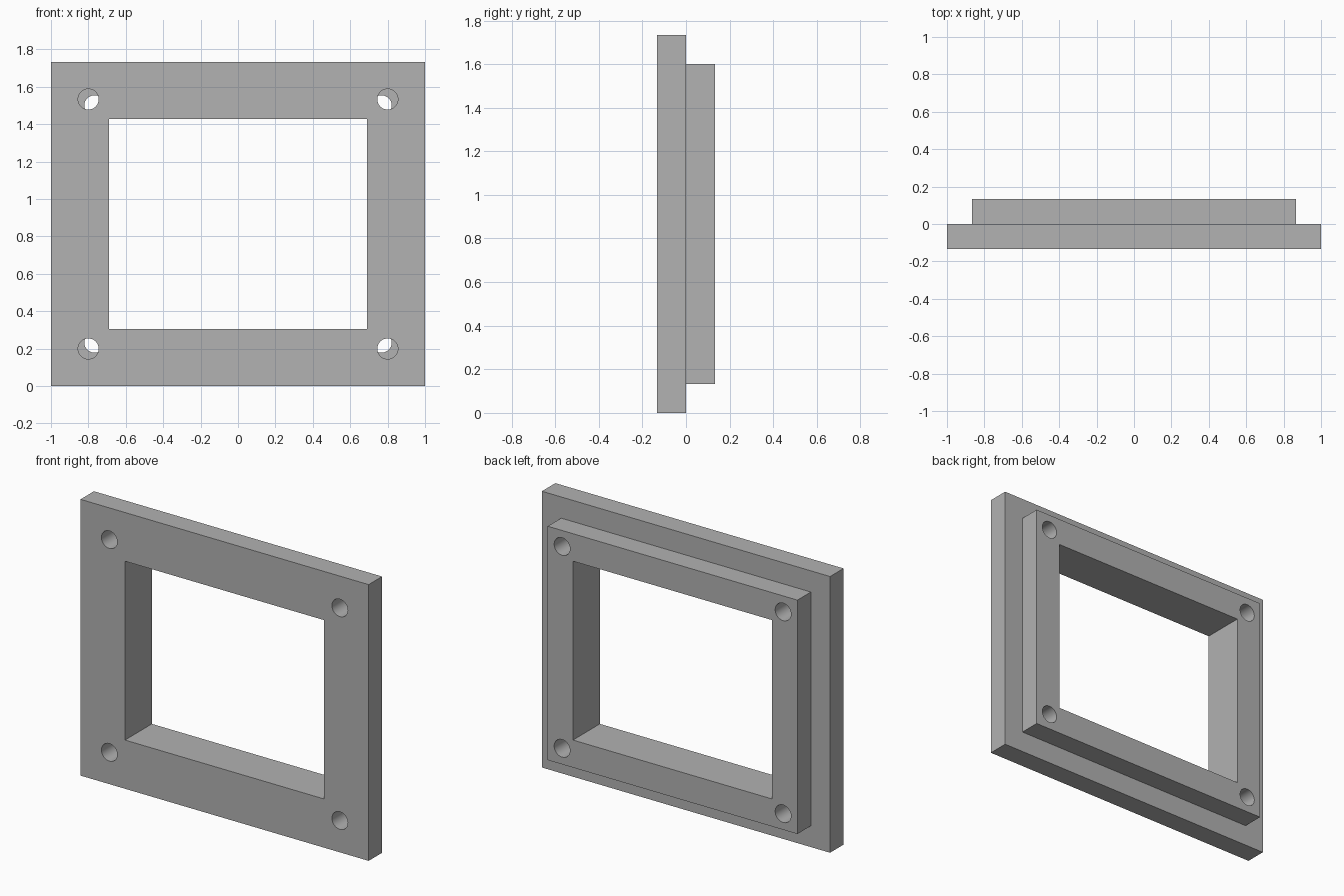
import bpy
import math

cube = bpy.data.objects.get("Cube")
if cube:
    bpy.data.objects.remove(cube, do_unlink=True)

T = 0.133          # thickness of each plate
HEIGHT = 1.733
MID = HEIGHT / 2

grey = bpy.data.materials.new("plain grey")
grey.use_nodes = True
colour = (0.445, 0.445, 0.445, 1)
grey.diffuse_color = colour
grey.node_tree.nodes["Principled BSDF"].inputs["Base Color"].default_value = colour


def box(name, width, depth, height, y):
    bpy.ops.mesh.primitive_cube_add(size=1, location=(0, y, MID))
    ob = bpy.context.object
    ob.name = name
    ob.scale = (width, depth, height)
    bpy.ops.object.transform_apply(location=False, rotation=False, scale=True)
    ob.data.materials.append(grey)
    return ob


def cut(target, cutter):
    mod = target.modifiers.new("cut", "BOOLEAN")
    mod.operation = "DIFFERENCE"
    mod.solver = "EXACT"
    mod.object = cutter
    bpy.context.view_layer.objects.active = target
    bpy.ops.object.modifier_apply(modifier=mod.name)
    bpy.data.objects.remove(cutter, do_unlink=True)


def framed_plate(name, width, height, y, hole_x, hole_z):
    plate = box(name, width, T, height, y)
    # Rectangular opening
    cut(plate, box("opening_cutter", 1.382, 1, 1.122, y))
    # Four corner screw holes
    for sx in (-1, 1):
        for sz in (-1, 1):
            bpy.ops.mesh.primitive_cylinder_add(
                vertices=48, radius=0.055, depth=1,
                location=(sx * hole_x, y, MID + sz * hole_z),
                rotation=(math.pi / 2, 0, 0))
            hole = bpy.context.object
            hole.data.materials.append(grey)
            cut(plate, hole)
    bpy.ops.object.select_all(action="DESELECT")
    plate.select_set(True)
    bpy.context.view_layer.objects.active = plate
    bpy.ops.object.shade_smooth_by_angle(angle=math.radians(30))
    return plate


# Wide front flange and the smaller raised rim behind it
framed_plate("front_flange", 2, HEIGHT, -T / 2, 0.8, 0.667)
framed_plate("back_rim", 1.733, 1.467, T / 2, 0.767, 0.633)
